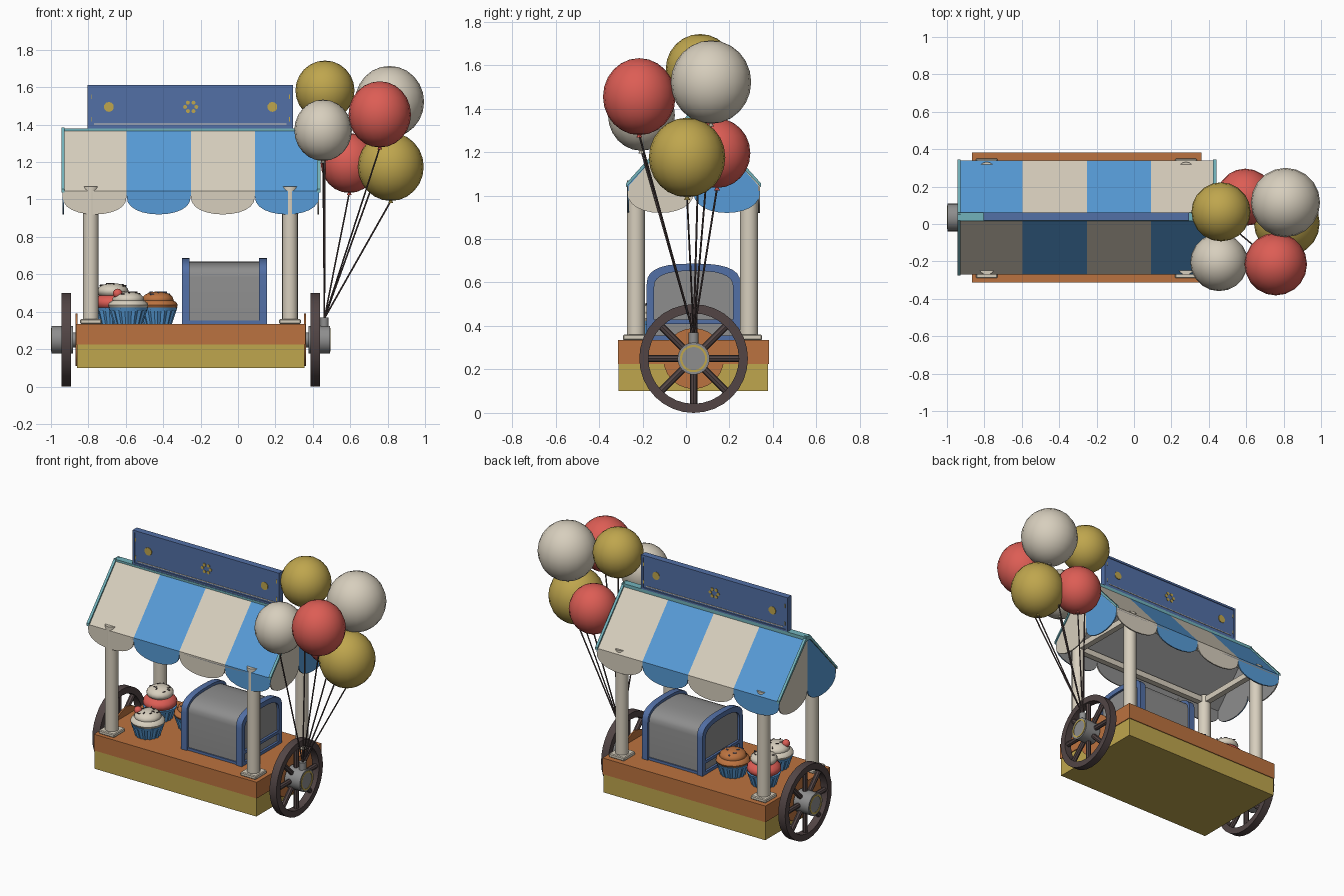
import bpy, bmesh, math, random
from mathutils import Vector, Matrix

if "Cube" in bpy.data.objects:
    bpy.data.objects.remove(bpy.data.objects["Cube"])
random.seed(4)

def mat(name, r, g, b):
    m = bpy.data.materials.new(name)
    m.diffuse_color = (r, g, b, 1)
    m.use_nodes = True
    m.node_tree.nodes["Principled BSDF"].inputs["Base Color"].default_value = m.diffuse_color
    return m

CREAM = mat("cream", .68, .62, .51)
SKY = mat("sky_blue", .095, .33, .68)
NAVY = mat("dark_blue", .085, .16, .38)
ORANGE = mat("orange_wood", .50, .17, .05)
GOLD = mat("gold", .52, .38, .075)
RED = mat("red", .72, .11, .09)
GRAY = mat("gray", .27, .27, .27)
BROWN = mat("dark_brown", .085, .06, .06)
TEAL = mat("teal", .17, .45, .50)
CY = .035          # cart centre line in y
CX = -.253         # cart centre in x

def finish(name, bm, m, smooth=True):
    bmesh.ops.recalc_face_normals(bm, faces=bm.faces)
    me = bpy.data.meshes.new(name)
    bm.to_mesh(me)
    bm.free()
    me.materials.append(m)
    ob = bpy.data.objects.new(name, me)
    bpy.context.collection.objects.link(ob)
    if smooth:
        bpy.context.view_layer.objects.active = ob
        ob.select_set(True)
        bpy.ops.object.shade_smooth_by_angle(angle=math.radians(35))
        ob.select_set(False)
    return ob

def box(name, x0, x1, y0, y1, z0, z1, m, bevel=0):
    bm = bmesh.new()
    bmesh.ops.create_cube(bm, size=1)
    for v in bm.verts:
        v.co = Vector(((x0+x1)/2 + v.co.x*(x1-x0), (y0+y1)/2 + v.co.y*(y1-y0), (z0+z1)/2 + v.co.z*(z1-z0)))
    if bevel:
        bmesh.ops.bevel(bm, geom=bm.edges[:], offset=bevel, segments=1, affect='EDGES')
    return finish(name, bm, m, False)

def prism(name, pts, axis, a, b, m):
    """Extrude a 2D outline along x (points are y,z) or y (points are x,z)."""
    bm = bmesh.new()
    put = (lambda p: (a, p[0], p[1])) if axis == 'x' else (lambda p: (p[0], a, p[1]))
    f = bm.faces.new([bm.verts.new(put(p)) for p in pts])
    r = bmesh.ops.extrude_face_region(bm, geom=[f])
    d = Vector((b-a, 0, 0)) if axis == 'x' else Vector((0, b-a, 0))
    bmesh.ops.translate(bm, vec=d, verts=[v for v in r['geom'] if isinstance(v, bmesh.types.BMVert)])
    return finish(name, bm, m)

def rod(name, p, q, r, m, seg=16, r2=None):
    p, q = Vector(p), Vector(q)
    bm = bmesh.new()
    rot = (q-p).to_track_quat('Z', 'Y').to_matrix().to_4x4()
    bmesh.ops.create_cone(bm, cap_ends=True, segments=seg, radius1=r, radius2=r if r2 is None else r2,
                          depth=(q-p).length, matrix=Matrix.Translation((p+q)/2) @ rot)
    return finish(name, bm, m)

def ball(name, c, rx, rz, m, u=20, v=12):
    bm = bmesh.new()
    bmesh.ops.create_uvsphere(bm, u_segments=u, v_segments=v, radius=1,
                              matrix=Matrix.Translation(c) @ Matrix.Diagonal((rx, rx, rz, 1)))
    return finish(name, bm, m)

def ring(name, x0, x1, y, z, r0, r1, m, seg=32):
    """Flat-sided ring around an x axis."""
    bm = bmesh.new()
    loops = []
    for i in range(seg):
        c, s = math.cos(2*math.pi*i/seg), math.sin(2*math.pi*i/seg)
        loops.append([bm.verts.new((x, y + r*c, z + r*s)) for x, r in ((x0, r0), (x1, r0), (x1, r1), (x0, r1))])
    for i in range(seg):
        A, B = loops[i], loops[(i+1) % seg]
        for k in range(4):
            bm.faces.new((A[k], A[(k+1) % 4], B[(k+1) % 4], B[k]))
    return finish(name, bm, m)

# cart body
box("cart_base", -.86, .355, -.31, .377, .10, .225, GOLD)
box("cart_counter", -.865, .36, -.313, .382, .225, .335, ORANGE)

# wheels, hubs and axle
rod("axle", (-.92, CY, .25), (.42, CY, .25), .04, GRAY)
for s, side in ((-1, "left"), (1, "right")):
    X = lambda d: CX + s*d
    ring(side + "_wheel_rim", X(.64), X(.692), CY, .25, .208, .25, BROWN)
    for i in range(4):
        a = math.pi*i/4
        d = Vector((0, math.cos(a), math.sin(a)))*.215
        c = Vector((X(.666), CY, .25))
        rod(side + "_wheel_spoke", c-d, c+d, .017, BROWN, 8)
    rod(side + "_hub", (X(.63), CY, .25), (X(.745), CY, .25), .074, GRAY, 24)
    ring(side + "_hub_trim", X(.744), X(.748), CY, .25, .053, .063, GOLD, 24)
    rod(side + "_axle_plate", (X(.606), CY, .25), (X(.616), CY, .25), .14, ORANGE, 24)

# posts with plinths
for x in (-.787, .278):
    for y in (-.23, .29):
        rod("post", (x, y, .335), (x, y, 1.07), .042, CREAM)
        box("post_plinth", x-.058, x+.058, y-.06, y+.06, .335, .36, CREAM, .005)
    box("cross_beam", x-.02, x+.02, -.23, .29, 1.02, 1.06, CREAM)
for y in (-.23, .29):
    box("long_beam", -.787, .278, y-.02, y+.02, 1.02, 1.06, CREAM)

# awning: striped slopes, scalloped valances, gable ends, gray lining
X0, X1, EAVE, RIDGE = -.938, .433, 1.045, 1.372
W = (X1-X0)/4

def scallop(a, b, n=12):
    """Rounded lower edge running from a to b."""
    h, c = (b-a)/2, (a+b)/2
    return [(c - h*math.cos(math.pi*i/n), 1.02 - .1*math.sin(math.pi*i/n)**.8) for i in range(n+1)]

for s, side in ((-1, "front"), (1, "back")):
    ye, yr = CY + s*.305, CY + s*.015
    slope = lambda d: [(ye, EAVE-d), (yr, RIDGE-d), (yr, RIDGE-d-.008), (ye, EAVE-d-.008)]
    for i in range(4):
        m = CREAM if (i % 2 == 0) == (s < 0) else SKY
        a, b = X0 + W*i, X0 + W*(i+1)
        prism(side + "_awning_stripe", slope(0), 'x', a, b, m)
        edge = scallop(a, b) + [(b, EAVE), (a, EAVE)]
        prism(side + "_valance", edge, 'y', ye, ye - s*.005, m)
        prism(side + "_valance_lining", edge, 'y', ye - s*.005, ye - s*.008, GRAY)
    prism(side + "_awning_lining", slope(.008), 'x', X0+.008, X1-.008, GRAY)
    for x, k, end in ((X0, 1, "left"), (X1, -1, "right")):
        m = SKY if (s < 0) == (end == "left") else CREAM
        a, b = sorted((ye, CY))
        top = [(b, RIDGE), (a, EAVE)] if s < 0 else [(b, EAVE), (a, RIDGE)]
        prism(end + "_gable", scallop(a, b) + top, 'x', x, x + k*.005, m)
        prism(end + "_gable_lining", scallop(a, b) + top, 'x', x + k*.005, x + k*.008, GRAY)
        prism(end + "_rake_trim", [(ye + s*.006, EAVE-.008), (ye + s*.006, EAVE+.01), (yr, RIDGE+.012), (yr, RIDGE-.015)],
              'x', x - k*.007, x + k*.01, TEAL)
box("ridge_beam", X0-.007, X1+.007, CY-.02, CY+.027, 1.35, 1.38, TEAL)

# sign board with frame and ornaments on both sides
box("sign_board", -.80, .29, CY-.012, CY+.022, 1.38, 1.61, NAVY)
for z in (1.378, 1.598):
    box("sign_frame_rail", -.805, .295, CY-.017, CY+.027, z, z+.014, NAVY)
for x in (-.805, .281):
    box("sign_frame_stile", x, x+.014, CY-.017, CY+.027, 1.378, 1.612, NAVY)
for y, s in ((CY-.012, -1), (CY+.022, 1)):
    box("sign_line", -.77, .26, min(y, y+s*.003), max(y, y+s*.003), 1.402, 1.407, CREAM)
    for x in (CX-.437, CX+.437):
        rod("sign_medallion", (x, y, 1.495), (x, y+s*.004, 1.495), .027, GOLD, 10)
    for i in range(6):
        a = math.pi*i/3
        x, z = CX + .03*math.cos(a), 1.495 + .026*math.sin(a)
        rod("sign_rosette", (x, y, z), (x, y+s*.004, z), .011, GOLD, 8)
    for x in (-.787, .274):
        for z in (1.43, 1.55):
            box("sign_corner", x, x+.005, min(y, y+s*.004), max(y, y+s*.004), z-.012, z+.012, GOLD)

# warming oven: rounded body with framed ends
def arch(h, spring, top, n=14):
    e = lambda v: math.copysign(abs(v)**.75, v)
    return [(CY - h, .335)] + [(CY - h*e(math.cos(math.pi*i/n)), spring + (top-spring)*e(math.sin(math.pi*i/n)))
                               for i in range(n+1)] + [(CY + h, .335)]

prism("oven_body", arch(.20, .585, .668), 'x', -.285, .14, GRAY)
outer, inner = arch(.216, .59, .687), arch(.182, .575, .653)
for x0, x1, xo in ((-.30, -.258, -.295), (.112, .155, .15)):
    prism("oven_end_frame", outer + inner[::-1], 'x', x0, x1, NAVY)
    for z in (.335, .41):
        box("oven_end_rail", x0, x1, CY-.19, CY+.19, z, z+.02, NAVY)
for y in (CY-.208, CY+.192):
    box("oven_bottom_rail", -.26, .115, y, y+.016, .335, .352, NAVY)

# cupcakes: fluted wrapper, frosting layers, sprinkles
def cupcake(x, y, low, high, lift, sprinkle):
    bm = bmesh.new()
    bmesh.ops.create_cone(bm, cap_ends=True, segments=32, radius1=.075, radius2=.102, depth=.085,
                          matrix=Matrix.Translation((x, y, .378)))
    for i, v in enumerate(bm.verts):
        k = .94 if (i//2) % 2 else 1.03
        v.co.x, v.co.y = x + (v.co.x-x)*k, y + (v.co.y-y)*k
    finish("cupcake_wrapper", bm, SKY, False)
    rod("cupcake_wrapper_rim", (x, y, .405), (x, y, .422), .1, SKY, 24, .106)
    ball("cupcake_frosting_low", (x, y, .435+lift*.3), .108, .04+lift*.3, low, 16, 10)
    ball("cupcake_frosting_top", (x, y, .465+lift), .085, .043, high, 16, 10)
    for i in range(9):
        a, t = i*2.4, .35 + .5*random.random()
        p = Vector((x + .085*t*math.cos(a), y + .085*t*math.sin(a), .466 + lift + .043*math.sqrt(1-t*t)))
        d = Vector((math.cos(a*3), math.sin(a*3), 0))*.01
        rod("sprinkle", p-d, p+d, .0035, sprinkle, 6)

cupcake(-.587, -.13, CREAM, CREAM, 0, BROWN)
cupcake(-.43, .11, ORANGE, ORANGE, 0, NAVY)
cupcake(-.67, .12, RED, CREAM, .045, BROWN)
ball("cherry", (-.643, -.155, .497), .026, .026, RED, 12, 8)

# balloons tied to a small peg on the right hub
peg = Vector((.462, CY, .365))
rod("balloon_peg", (.462, CY, .31), (.462, CY, .37), .023, GRAY, 12)
for x, y, z, r, rz, m in ((.465, .065, 1.583, .158, .16, GOLD), (.81, .115, 1.522, .185, .192, CREAM),
                          (.758, -.215, 1.455, .167, .177, RED), (.455, -.205, 1.37, .154, .164, CREAM),
                          (.817, .005, 1.175, .176, .183, GOLD), (.595, .143, 1.195, .153, .16, RED)):
    ball("balloon", (x, y, z), r, rz, m)
    rod("balloon_knot", (x, y, z-rz-.012), (x, y, z-rz+.008), .014, m, 8, .004)
    rod("balloon_string", peg, (x, y, z-rz), .0045, BROWN, 6)
